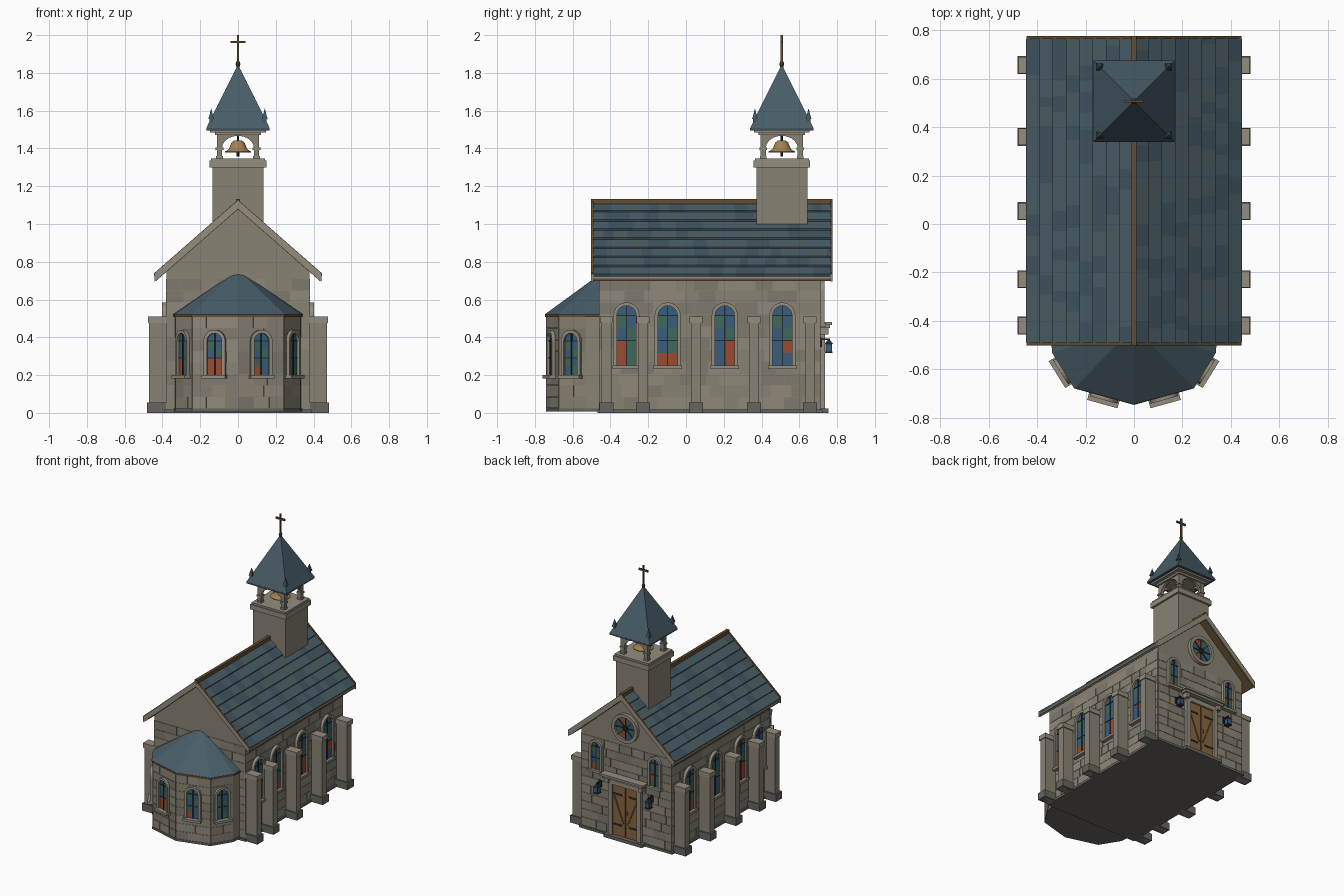
import bpy, bmesh, math, random
from mathutils import Matrix, Vector

if "Cube" in bpy.data.objects:
    bpy.data.objects.remove(bpy.data.objects["Cube"])
random.seed(4)
I = Matrix.Identity(4)

def material(name, r, g, b):
    m = bpy.data.materials.new(name)
    m.diffuse_color = (r, g, b, 1)
    m.use_nodes = True
    m.node_tree.nodes["Principled BSDF"].inputs["Base Color"].default_value = m.diffuse_color
    return m

STONE = material("stone", .25, .225, .175)
STONES = [STONE, material("stone_light", .28, .25, .195), material("stone_dark", .215, .195, .155)]
TRIM = material("trim_stone", .30, .27, .21)
BASE = material("base_stone", .14, .13, .115)
SLATE = material("slate", .065, .11, .14)
SLATES = [SLATE, material("slate_green", .07, .11, .125), material("slate_dark", .052, .09, .115)]
WOOD = material("dark_wood", .13, .075, .03)
DOOR = material("door_wood", .25, .13, .05)
IRON = material("iron", .02, .025, .03)
BRASS = material("brass", .36, .22, .08)
GLASS = [material("glass_blue", .04, .11, .2), material("glass_green", .05, .14, .1),
         material("glass_red", .33, .07, .03)]

def finish(name, bm, mats, M=I):
    bmesh.ops.recalc_face_normals(bm, faces=bm.faces)
    bm.transform(M)
    me = bpy.data.meshes.new(name)
    bm.to_mesh(me)
    bm.free()
    for m in mats if isinstance(mats, list) else [mats]:
        me.materials.append(m)
    ob = bpy.data.objects.new(name, me)
    bpy.context.collection.objects.link(ob)
    return ob

def extrude(bm, pts, v, mi=0):
    """Solid from a flat polygon swept along v."""
    v = Vector(v)
    a = [bm.verts.new(p) for p in pts]
    b = [bm.verts.new(Vector(p) + v) for p in pts]
    n = len(a)
    fs = [bm.faces.new(a), bm.faces.new(b[::-1])]
    fs += [bm.faces.new((a[i], b[i], b[(i+1) % n], a[(i+1) % n])) for i in range(n)]
    for f in fs:
        f.material_index = mi

def prism(name, pts, y0, y1, mat, M=I):
    bm = bmesh.new()
    extrude(bm, [(x, y0, z) for x, z in pts], (0, y1-y0, 0))
    return finish(name, bm, mat, M)

def box(name, x0, x1, y0, y1, z0, z1, mat, M=I):
    return prism(name, [(x0, z0), (x1, z0), (x1, z1), (x0, z1)], y0, y1, mat, M)

def arch(w, z0, z1, n=10):
    r = w/2
    return [(-r, z0)] + [(-r*math.cos(math.pi*i/n), z1-r+r*math.sin(math.pi*i/n)) for i in range(n+1)] + [(r, z0)]

def circle(r, z, n=24):
    return [(r*math.cos(2*math.pi*i/n), z+r*math.sin(2*math.pi*i/n)) for i in range(n)]

def ring(name, outer, inner, y0, y1, mat, M=I, closed=True):
    bm = bmesh.new()
    n = len(outer)
    V = [[bm.verts.new((x, y, z)) for x, z in p] for y in (y0, y1) for p in (outer, inner)]
    for i in range(n if closed else n-1):
        j = (i+1) % n
        for a, b in ((0, 1), (1, 3), (3, 2), (2, 0)):
            bm.faces.new((V[a][i], V[a][j], V[b][j], V[b][i]))
    if not closed:
        for i in (0, n-1):
            bm.faces.new((V[0][i], V[1][i], V[3][i], V[2][i]))
    return finish(name, bm, mat, M)

def cone(name, r0, r1, x, y, z0, z1, n, mat, turn=0):
    bm = bmesh.new()
    bmesh.ops.create_cone(bm, cap_ends=True, segments=n, radius1=r0, radius2=r1, depth=z1-z0)
    return finish(name, bm, mat, Matrix.Translation((x, y, (z0+z1)/2)) @ Matrix.Rotation(turn, 4, 'Z'))

def place(x, y, deg):
    """Frame whose local -y faces outward at the given angle from the front."""
    return Matrix.Translation((x, y, 0)) @ Matrix.Rotation(math.radians(deg), 4, 'Z')

def courses(name, length, z0, z1, M, rows):
    bm = bmesh.new()
    h = (z1-z0)/rows
    for r in range(rows):
        x = -length/2
        while x < length/2 - 1e-4:
            e = x + random.uniform(.07, .14)
            if e > length/2 - .04:
                e = length/2
            a, b = z0+r*h+.001, z0+(r+1)*h-.001
            extrude(bm, [(x+.001, .002, a), (e-.001, .002, a), (e-.001, .002, b), (x+.001, .002, b)],
                    (0, -.005, 0), random.randrange(3))
            x = e
    finish(name, bm, STONES, M)

def window(name, w, z0, z1, M, sill=.03):
    g = w - .036
    ring(name + "_frame", arch(w, z0, z1), arch(g, z0, z1-.018), -.022, .005, TRIM, M, closed=False)
    prism(name + "_glass", arch(g, z0, z1-.018), -.006, .004, GLASS[0], M)
    bm = bmesh.new()
    top = z1 - .018 - g/2
    h = (top-z0)/4
    for r in range(4):
        for c in range(2):
            x, z = -g/2+c*g/2, z0+r*h
            mi = random.choice([2, 2, 0, 1]) if r < 2 else (r+c) % 2
            extrude(bm, [(x, -.006, z), (x+g/2, -.006, z), (x+g/2, -.006, z+h), (x, -.006, z+h)], (0, -.002, 0), mi)
    finish(name + "_panes", bm, GLASS, M)
    box(name + "_mullion", -.003, .003, -.013, 0, z0, z1-.02, IRON, M)
    for z in (z0+2*h, top):
        box(name + "_bar", -g/2, g/2, -.012, 0, z-.002, z+.002, IRON, M)
    box(name + "_sill", -w/2-.006, w/2+.006, -sill, .01, z0-.018, z0, TRIM, M)

# nave walls and plinth
prism("nave_walls", [(-.378, .01), (.378, .01), (.378, .75), (0, 1.08), (-.378, .75)], -.458, .71, STONE)
box("nave_plinth", -.39, .39, -.468, .722, 0, .018, BASE)
for s in (-1, 1):
    courses("side_stones", 1.168, .02, .71, place(s*.378, .126, s*90), 11)
courses("door_wall_stones", .756, .02, .71, place(0, .71, 180), 11)
courses("apse_wall_stones", .756, .02, .71, place(0, -.458, 0), 11)

# buttresses and side windows
for s in (-1, 1):
    for y in (-.42, -.228, .053, .36, .656):
        M = place(s*.37, y, s*90)
        box("buttress", -.027, .027, -.1, 0, 0, .49, STONE, M)
        box("buttress_cap", -.034, .034, -.107, 0, .475, .51, TRIM, M)
        box("buttress_foot", -.037, .037, -.112, 0, 0, .055, BASE, M)
    for y in (-.315, -.097, .205, .51):
        window("side_window", .138, .25, .585, place(s*.38, y, s*90))

# main roof: deck, overlapping slates, barge boards, ridge
def chevron(x, top, th, slope=.875):
    return [(0, top), (x, top-x*slope), (x, top-x*slope-th), (0, top-th), (-x, top-x*slope-th), (-x, top-x*slope)]
prism("roof_deck", chevron(.435, 1.108, .03), -.497, .77, WOOD)
for y in (-.502, .764):
    prism("barge_board", chevron(.443, 1.124, .042), y, y+.012, TRIM)
    prism("barge_edge", chevron(.441, 1.128, .008), y, y+.012, WOOD)
box("ridge_cap", -.011, .011, -.502, .776, 1.1, 1.132, WOOD)
for s in (-1, 1):
    bm = bmesh.new()
    rows = 8
    for r in range(rows):
        x0, x1 = .44*r/rows, .44*(r+1)/rows
        z0, z1 = 1.108-.875*x0, 1.108-.875*x1
        y = -.49
        while y < .764:
            e = min(y + random.uniform(.04, .09), .764)
            extrude(bm, [(s*x0, y, z0-.003), (s*x1, y, z1-.003), (s*(x1+.006), y, z1+.012), (s*x0, y, z0+.004)],
                    (0, e-y, 0), random.randrange(3))
            y = e
    finish("roof_slates", bm, SLATES)
    box("eave_board", s*.425, s*.44, -.5, .774, .712, .728, TRIM)

# apse with faceted half-cone roof
right = [(.335, -.44), (.328, -.53), (.24, -.672)]
outline = right + [(0, -.738)] + [(-x, y) for x, y in right[::-1]]
def slab(name, k, z0, z1, mat):
    bm = bmesh.new()
    extrude(bm, [(x*k, -.44+(y+.44)*k, z0) for x, y in outline], (0, 0, z1-z0))
    finish(name, bm, mat)
slab("apse_walls", 1, .012, .52, STONE)
slab("apse_plinth", 1.015, .008, .024, BASE)
slab("apse_eave", 1.025, .508, .524, WOOD)
bm = bmesh.new()
rim = [bm.verts.new((x*1.03, -.44+(y+.44)*1.03, .522)) for x, y in outline]
tip = bm.verts.new((0, -.425, .757))
for i in range(len(rim)):
    bm.faces.new((rim[i], rim[(i+1) % len(rim)], tip))
bm.faces.new(rim)
finish("apse_roof", bm, SLATE)
for s in (-1, 1):
    for x, y, a, l in ((.12, -.705, 15.4, .247), (.284, -.601, 58.2, .166)):
        M = place(s*x, y, s*a)
        courses("apse_stones", l, .025, .508, M, 8)
        window("apse_window", .118, .2, .44, M, .04)

# entrance wall: door, hood, lanterns, windows, rose
M = place(0, .712, 180)
box("door_step", -.16, .16, -.043, .01, 0, .024, BASE, M)
for s in (-1, 1):
    a, b = sorted((s*.003, s*.103))
    box("door_leaf", a, b, -.01, 0, .024, .405, DOOR, M)
    for z in (.1, .33):
        box("door_hinge", s*.03, s*.103, -.014, 0, z, z+.012, IRON, M)
    prism("door_brace", [(s*.01, .12), (s*.022, .12), (s*.1, .32), (s*.088, .32)], -.014, 0, WOOD, M)
    box("door_jamb", s*.103, s*.137, -.024, 0, .02, .44, TRIM, M)
    box("hood_bracket", s*.125, s*.155, -.042, 0, .415, .455, TRIM, M)
    window("gable_window", .108, .475, .7, M @ Matrix.Translation((s*.245, 0, 0)))
    L = M @ Matrix.Translation((s*.215, 0, 0))
    box("lantern_arm", -.005, .005, -.05, 0, .385, .394, IRON, L)
    box("lantern_plate", -.012, .012, -.008, 0, .35, .4, IRON, L)
    box("lantern_body", -.016, .016, -.06, -.028, .325, .368, GLASS[0], L)
    box("lantern_base", -.02, .02, -.064, -.024, .318, .326, IRON, L)
    for dx in (-.017, .013):
        for y in (-.061, -.031):
            box("lantern_post", dx, dx+.004, y, y+.004, .32, .37, IRON, L)
    cone("lantern_roof", .03, .004, -s*.215, .756, .366, .39, 4, IRON, math.pi/4)
box("door_handle", .01, .02, -.02, 0, .2, .225, BRASS, M)
box("door_lintel", -.137, .137, -.024, 0, .405, .44, TRIM, M)
box("door_hood", -.17, .17, -.05, 0, .45, .466, TRIM, M)
box("door_hood_top", -.18, .18, -.062, 0, .466, .482, TRIM, M)
ring("rose_frame", circle(.108, .85), circle(.083, .85), -.024, .005, TRIM, M)
bm = bmesh.new()
c = circle(.084, .85)
for i in range(24):
    extrude(bm, [(0, -.008, .85)] + [(x, -.008, z) for x, z in (c[i], c[(i+1) % 24])], (0, .006, 0), (i//3) % 3)
finish("rose_glass", bm, GLASS, M)
for k in range(4):
    R = M @ Matrix.Translation((0, 0, .85)) @ Matrix.Rotation(k*math.pi/4, 4, 'Y')
    box("rose_spoke", -.084, .084, -.014, 0, -.0025, .0025, IRON, R)
ring("rose_hub", circle(.022, .85, 12), circle(.015, .85, 12), -.016, 0, IRON, M)

# bell tower
TY = .507
T = Matrix.Translation((0, TY, 0))
def square(name, r, z0, z1, mat):
    box(name, -r, r, -r, r, z0, z1, mat, T)
square("tower_shaft", .135, .995, 1.31, STONE)
square("tower_cap", .15, 1.298, 1.335, TRIM)
square("tower_cap_top", .143, 1.335, 1.348, TRIM)
for k in range(4):
    R = T @ Matrix.Rotation(k*math.pi/2, 4, 'Z')
    box("belfry_post", .084, .112, -.112, -.084, 1.345, 1.47, STONE, R)
    box("belfry_post_foot", .08, .116, -.116, -.08, 1.345, 1.36, TRIM, R)
    box("belfry_capital", .078, .118, -.118, -.078, 1.392, 1.404, TRIM, R)
    opening = arch(.17, 1.40, 1.467)[1:-1]
    opening = [(-.085*math.cos(math.pi*i/10), 1.40+.067*math.sin(math.pi*i/10)) for i in range(11)]
    prism("belfry_arch", [(-.11, 1.40)] + opening + [(.11, 1.40), (.11, 1.478), (-.11, 1.478)], -.11, -.088, STONE, R)
    cone("pinnacle", .021, 0, *(R @ Vector((.142, .142, 0))).xy, 1.555, 1.612, 4, SLATES[2], math.pi/4)
    cone("pinnacle_base", .013, .013, *(R @ Vector((.142, .142, 0))).xy, 1.51, 1.56, 4, SLATES[2], math.pi/4)
square("belfry_beam", .122, 1.47, 1.486, TRIM)
square("belfry_cornice", .148, 1.484, 1.5, TRIM)
square("spire_eave", .168, 1.496, 1.508, SLATES[2])
cone("spire_roof", .168*math.sqrt(2), .004, 0, TY, 1.507, 1.84, 4, SLATE, math.pi/4)

# bell
bm = bmesh.new()
prof = [(.001, 1.443), (.02, 1.442), (.034, 1.432), (.042, 1.412), (.05, 1.395), (.07, 1.383), (.07, 1.378), (.001, 1.38)]
vs = [bm.verts.new((r, 0, z)) for r, z in prof]
es = [bm.edges.new(p) for p in zip(vs, vs[1:])]
bmesh.ops.spin(bm, geom=vs+es, axis=(0, 0, 1), cent=(0, 0, 0), angle=2*math.pi, steps=24)
bmesh.ops.remove_doubles(bm, verts=bm.verts, dist=.0004)
bell = finish("bell", bm, BRASS, T)
bpy.context.view_layer.objects.active = bell
bell.select_set(True)
bpy.ops.object.shade_smooth_by_angle(angle=math.radians(40))
cone("bell_hanger", .006, .006, 0, TY, 1.435, 1.475, 8, IRON)
cone("bell_clapper", .007, .007, 0, TY, 1.358, 1.385, 8, IRON)

# cross
cone("cross_knob", .008, .013, 0, TY, 1.83, 1.848, 8, WOOD)
cone("cross_collar", .013, .006, 0, TY, 1.848, 1.864, 8, WOOD)
box("cross_upright", -.006, .006, -.006, .006, 1.84, 2.0, WOOD, T)
box("cross_arm", -.039, .039, -.006, .006, 1.957, 1.97, WOOD, T)
